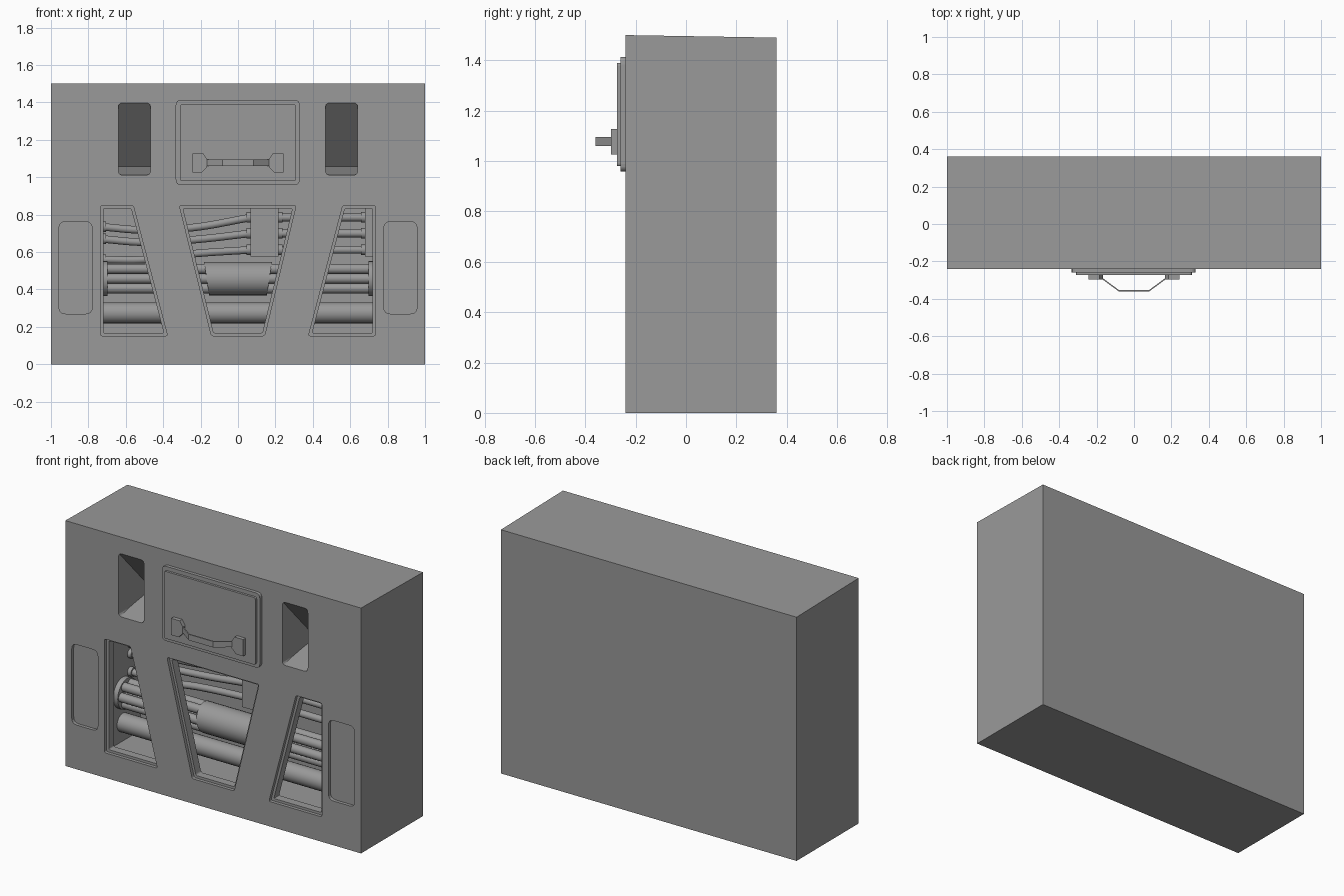
import bpy, bmesh, math
from mathutils import Vector

if "Cube" in bpy.data.objects:
    bpy.data.objects.remove(bpy.data.objects["Cube"])

FRONT = -0.24


def make_object(name, bm):
    bmesh.ops.recalc_face_normals(bm, faces=bm.faces)
    mesh = bpy.data.meshes.new(name)
    bm.to_mesh(mesh)
    bm.free()
    ob = bpy.data.objects.new(name, mesh)
    bpy.context.collection.objects.link(ob)
    return ob


def smooth(ob):
    bpy.ops.object.select_all(action='DESELECT')
    ob.select_set(True)
    bpy.context.view_layer.objects.active = ob
    bpy.ops.object.shade_smooth_by_angle(angle=math.radians(35))


def inset(pts, d):
    """Offset a counter-clockwise outline inwards."""
    out = []
    n = len(pts)
    for i in range(n):
        p = Vector(pts[i])
        a = (p - Vector(pts[i - 1])).normalized()
        b = (Vector(pts[(i + 1) % n]) - p).normalized()
        na, nb = Vector((-a.y, a.x)), Vector((-b.y, b.x))
        out.append(p + (na + nb) * d / (1 + na.dot(nb)))
    return out


def rounded(pts, r, seg=4):
    """Round outline corners with small quadratic arcs."""
    if r == 0:
        return [Vector(p) for p in pts]
    out = []
    n = len(pts)
    for i in range(n):
        p = Vector(pts[i])
        a = p + (Vector(pts[i - 1]) - p).normalized() * r
        b = p + (Vector(pts[(i + 1) % n]) - p).normalized() * r
        for k in range(seg + 1):
            t = k / seg
            out.append(a * (1 - t) ** 2 + p * 2 * t * (1 - t) + b * t * t)
    return out


def prism_bm(pts, y0, y1, r=0.0):
    """Front-view (x, z) outline extruded along y."""
    bm = bmesh.new()
    face = bm.faces.new([bm.verts.new((p[0], y0, p[1])) for p in rounded(pts, r)])
    ext = bmesh.ops.extrude_face_region(bm, geom=[face])
    bmesh.ops.translate(bm, vec=(0, y1 - y0, 0),
                        verts=[g for g in ext['geom'] if isinstance(g, bmesh.types.BMVert)])
    return bm


def prism(name, pts, y0, y1, r=0.0):
    return make_object(name, prism_bm(pts, y0, y1, r))


def rect(x0, x1, z0, z1):
    return [(x0, z0), (x1, z0), (x1, z1), (x0, z1)]


def mirrored(pts):
    return [(-x, z) for x, z in reversed(pts)]


def carve(body, cutter):
    mod = body.modifiers.new("cut", 'BOOLEAN')
    mod.operation, mod.solver, mod.object = 'DIFFERENCE', 'EXACT', cutter
    cutter.hide_render = True
    bpy.context.view_layer.objects.active = body
    bpy.ops.object.modifier_apply(modifier=mod.name)
    bpy.data.objects.remove(cutter)


def rod(name, x0, x1, y, z, r, sides=24):
    """Cylinder lying along x."""
    bpy.ops.mesh.primitive_cylinder_add(vertices=sides, radius=r, depth=x1 - x0,
                                        location=((x0 + x1) / 2, y, z),
                                        rotation=(0, math.pi / 2, 0))
    ob = bpy.context.object
    ob.name = name
    smooth(ob)
    return ob


def cable(name, pts, r):
    cu = bpy.data.curves.new(name, 'CURVE')
    cu.dimensions = '3D'
    cu.bevel_depth, cu.bevel_resolution, cu.resolution_u = r, 3, 8
    sp = cu.splines.new('BEZIER')
    sp.bezier_points.add(len(pts) - 1)
    for bp, p in zip(sp.bezier_points, pts):
        bp.co = p
        bp.handle_left_type = bp.handle_right_type = 'AUTO'
    ob = bpy.data.objects.new(name, cu)
    bpy.context.collection.objects.link(ob)


# Body block, top falling slightly to the back
bm = prism_bm(rect(-1, 1, 0, 1.5), FRONT, 0.36)
for v in bm.verts:
    if v.co.y > 0 and v.co.z > 1:
        v.co.z = 1.49
body = make_object("wall_block", bm)

# Machinery cavity and its three stepped windows
carve(body, prism("cavity_cutter", rect(-0.73, 0.73, 0.16, 0.84), -0.17, 0.1))
left = [(-0.735, 0.152), (-0.377, 0.152), (-0.56, 0.848), (-0.735, 0.848)]
middle = [(-0.142, 0.152), (0.142, 0.152), (0.31, 0.848), (-0.313, 0.848)]
for outline in (left, middle, mirrored(left)):
    carve(body, prism("rim_cutter", outline, FRONT - 0.05, FRONT + 0.02, 0.012))
    carve(body, prism("window_cutter", inset(outline, 0.015), FRONT - 0.05, -0.1, 0.01))

for s in (-1, 1):
    # Shallow side recesses
    xs = sorted((s * 0.957, s * 0.78))
    carve(body, prism("recess_cutter", rect(*xs, 0.27, 0.762), FRONT - 0.05, FRONT + 0.02, 0.035))
    # Wedge-shaped vents, deepest near the bottom
    xs = sorted((s * 0.64, s * 0.468))
    bm = prism_bm(rect(*xs, 1.012, 1.398), FRONT - 0.05, 0.3, 0.025)
    top, deep, low = Vector((0, FRONT, 1.398)), Vector((0, 0.08, 1.058)), Vector((0, FRONT, 1.012))
    for a, b, up in ((top, deep, 1), (low, deep, -1)):
        d = b - a
        normal = Vector((0, -d.z, d.y)) * up
        bmesh.ops.bisect_plane(bm, geom=bm.verts[:] + bm.edges[:] + bm.faces[:],
                               plane_co=a, plane_no=normal, clear_outer=True)
        bmesh.ops.holes_fill(bm, edges=[e for e in bm.edges if e.is_boundary])
    carve(body, make_object("vent_cutter", bm))

# Hatch frame with a raised lid
prism("hatch_frame", rect(-0.333, 0.33, 0.958, 1.414), FRONT - 0.02, FRONT + 0.01, 0.03)
prism("hatch_lid", rect(-0.309, 0.309, 0.98, 1.39), FRONT - 0.034, FRONT, 0.012)

# Handle mounts and bent strap
mount = [(-0.243, 1.025), (-0.193, 1.025), (-0.165, 1.055), (-0.165, 1.095),
         (-0.185, 1.127), (-0.243, 1.127)]
for pts in (mount, mirrored(mount)):
    prism("handle_mount", pts, -0.298, -0.27)
path = [(-0.18, -0.28), (-0.082, -0.352), (0.082, -0.352), (0.18, -0.28)]
loop = path + [(x, y - 0.008) for x, y in reversed(path)]
bm = bmesh.new()
face = bm.faces.new([bm.verts.new((x, y, 1.06)) for x, y in loop])
ext = bmesh.ops.extrude_face_region(bm, geom=[face])
bmesh.ops.translate(bm, vec=(0, 0, 0.036),
                    verts=[g for g in ext['geom'] if isinstance(g, bmesh.types.BMVert)])
make_object("handle_strap", bm)

# Pipe bundle with end flanges and a sleeve whose ends slant inwards
BY, BZ = -0.07, 0.458
for i in range(6):
    a = math.radians(60 * i)
    rod("bundle_pipe", -0.73, 0.73, BY + 0.06 * math.cos(a), BZ + 0.06 * math.sin(a), 0.027, 16)
rod("bundle_core", -0.73, 0.73, BY, BZ, 0.032, 16)
for s in (-1, 1):
    x = s * 0.715
    rod("bundle_flange", x - 0.016, x + 0.016, BY, BZ, 0.094)
sleeve = rod("bundle_sleeve", -0.168, 0.168, BY, BZ, 0.09)
for v in sleeve.data.vertices:      # local z lies along x, local -x points up
    v.co.z *= 1 - 0.9 * v.co.x

# Large lower pipe
rod("lower_pipe", -0.73, 0.73, -0.07, 0.275, 0.056)

# Junction boxes
CY = 0.0
prism("junction_box", rect(0.067, 0.217, 0.575, 0.84), -0.055, 0.1)
prism("end_box", rect(0.68, 0.73, 0.575, 0.84), -0.1, 0.1)

# Cables with collars at each connection
for z_left, z_mid, z_box in ((0.735, 0.73, 0.785), (0.67, 0.665, 0.70), (0.56, 0.59, 0.612)):
    cable("cable", [(-0.73, CY, z_left), (-0.5, CY, (z_left + z_mid) / 2 - 0.015),
                    (-0.25, CY, z_mid), (0.07, CY, z_box)], 0.021)
    rod("cable_link", 0.21, 0.69, CY, z_box, 0.021, 16)
    for x, z in ((-0.717, z_left), (0.058, z_box), (0.227, z_box), (0.67, z_box)):
        rod("cable_collar", x - 0.012, x + 0.012, CY, z, 0.028, 16)

# Dark grey paint for everything
paint = bpy.data.materials.new("dark_grey")
paint.diffuse_color = (0.32, 0.32, 0.32, 1)
paint.use_nodes = True
paint.node_tree.nodes["Principled BSDF"].inputs["Base Color"].default_value = paint.diffuse_color
for ob in bpy.context.scene.objects:
    ob.data.materials.append(paint)
